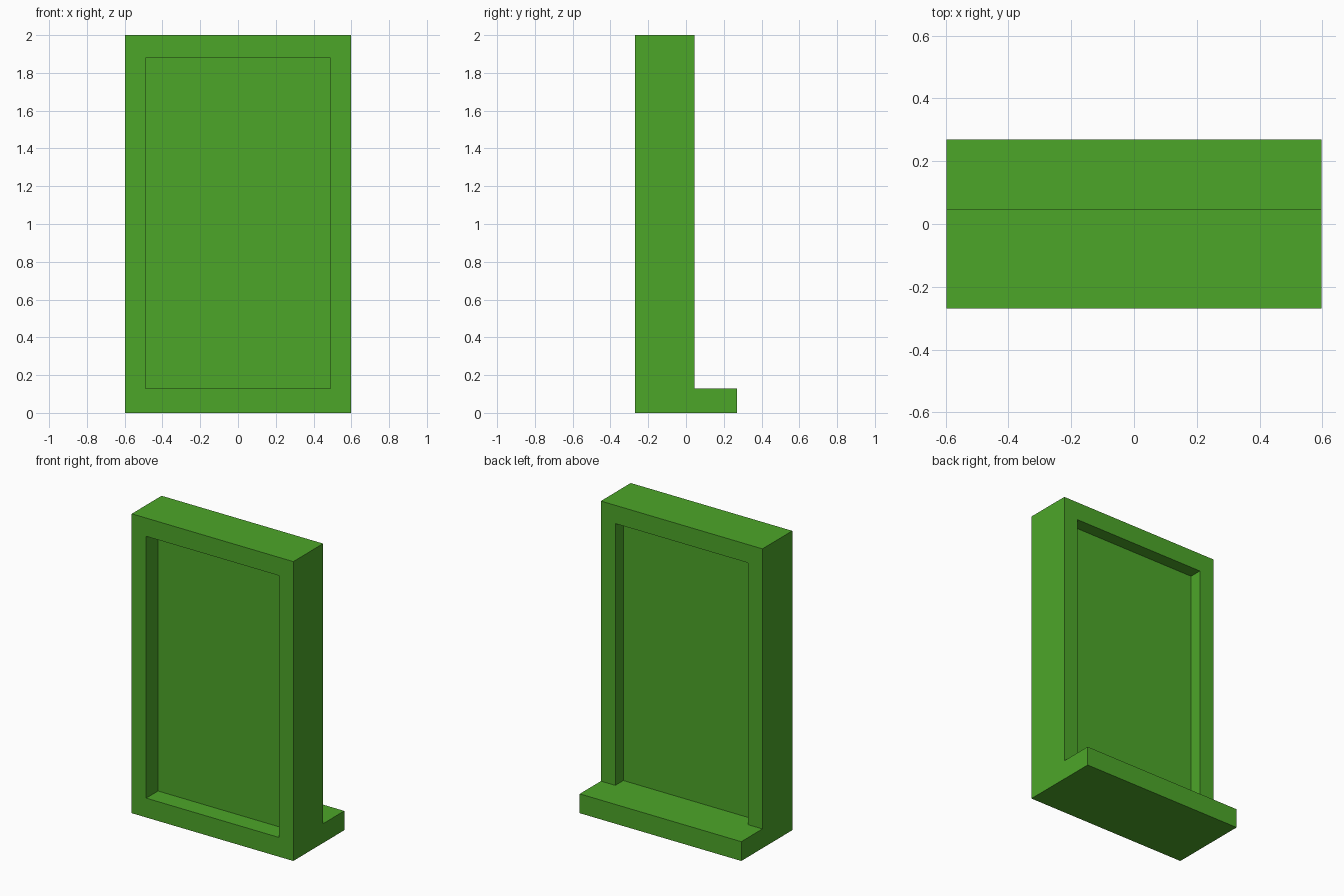
import bpy, bmesh, math
from mathutils import Vector

if "Cube" in bpy.data.objects:
    bpy.data.objects.remove(bpy.data.objects["Cube"])

green = bpy.data.materials.new("green")
green.diffuse_color = (0.073, 0.381, 0.022, 1)
green.use_nodes = True
green.node_tree.nodes["Principled BSDF"].inputs["Base Color"].default_value = green.diffuse_color

HALF_W, OPEN_W = 0.597, 0.49                  # outer and opening half widths
SILL_H, OPEN_TOP, HEIGHT = 0.129, 1.878, 2.0
FRONT, BACK, SILL_BACK = -0.269, 0.046, 0.269


def finish(bm, name):
    bmesh.ops.recalc_face_normals(bm, faces=bm.faces)
    bmesh.ops.dissolve_limit(bm, angle_limit=math.radians(1),
                             verts=bm.verts, edges=bm.edges)
    mesh = bpy.data.meshes.new(name)
    bm.to_mesh(mesh)
    bm.free()
    mesh.materials.append(green)
    obj = bpy.data.objects.new(name, mesh)
    bpy.context.collection.objects.link(obj)
    return obj


def extrude_y(bm, faces, distance):
    """Extrude faces along y and return the new cap faces."""
    geom = bmesh.ops.extrude_face_region(bm, geom=faces)["geom"]
    bmesh.ops.translate(bm, vec=Vector((0, distance, 0)),
                        verts=[g for g in geom if isinstance(g, bmesh.types.BMVert)])
    return [g for g in geom if isinstance(g, bmesh.types.BMFace)]


# Frame: 3 x 3 grid without its middle cell, extruded to depth
bm = bmesh.new()
xs = (-HALF_W, -OPEN_W, OPEN_W, HALF_W)
zs = (0, SILL_H, OPEN_TOP, HEIGHT)
grid = [[bm.verts.new((x, FRONT, z)) for x in xs] for z in zs]
cells = [bm.faces.new((grid[r][c], grid[r][c + 1], grid[r + 1][c + 1], grid[r + 1][c]))
         for r in range(3) for c in range(3) if (r, c) != (1, 1)]
front = [f.copy() for f in cells]             # keeps the front closed
caps = extrude_y(bm, cells, BACK - FRONT)
bmesh.ops.remove_doubles(bm, verts=bm.verts, dist=0.0001)

# Sill: the bottom row of the back face pushed further out
caps = [f for f in bm.faces if all(abs(v.co.y - BACK) < 0.001 for v in f.verts)]
bottom = [f for f in caps if f.calc_center_median().z < SILL_H]
old = extrude_y(bm, bottom, SILL_BACK - BACK)
finish(bm, "window_frame_with_sill")

# Panel recessed from both sides of the opening
PANEL_FRONT, PANEL_BACK = -0.144, -0.039
bm = bmesh.new()
bmesh.ops.create_cube(bm, size=1)
bmesh.ops.scale(bm, verts=bm.verts,
                vec=(2 * OPEN_W, PANEL_BACK - PANEL_FRONT, OPEN_TOP - SILL_H))
bmesh.ops.translate(bm, verts=bm.verts,
                    vec=(0, (PANEL_FRONT + PANEL_BACK) / 2, (OPEN_TOP + SILL_H) / 2))
finish(bm, "recessed_panel")
